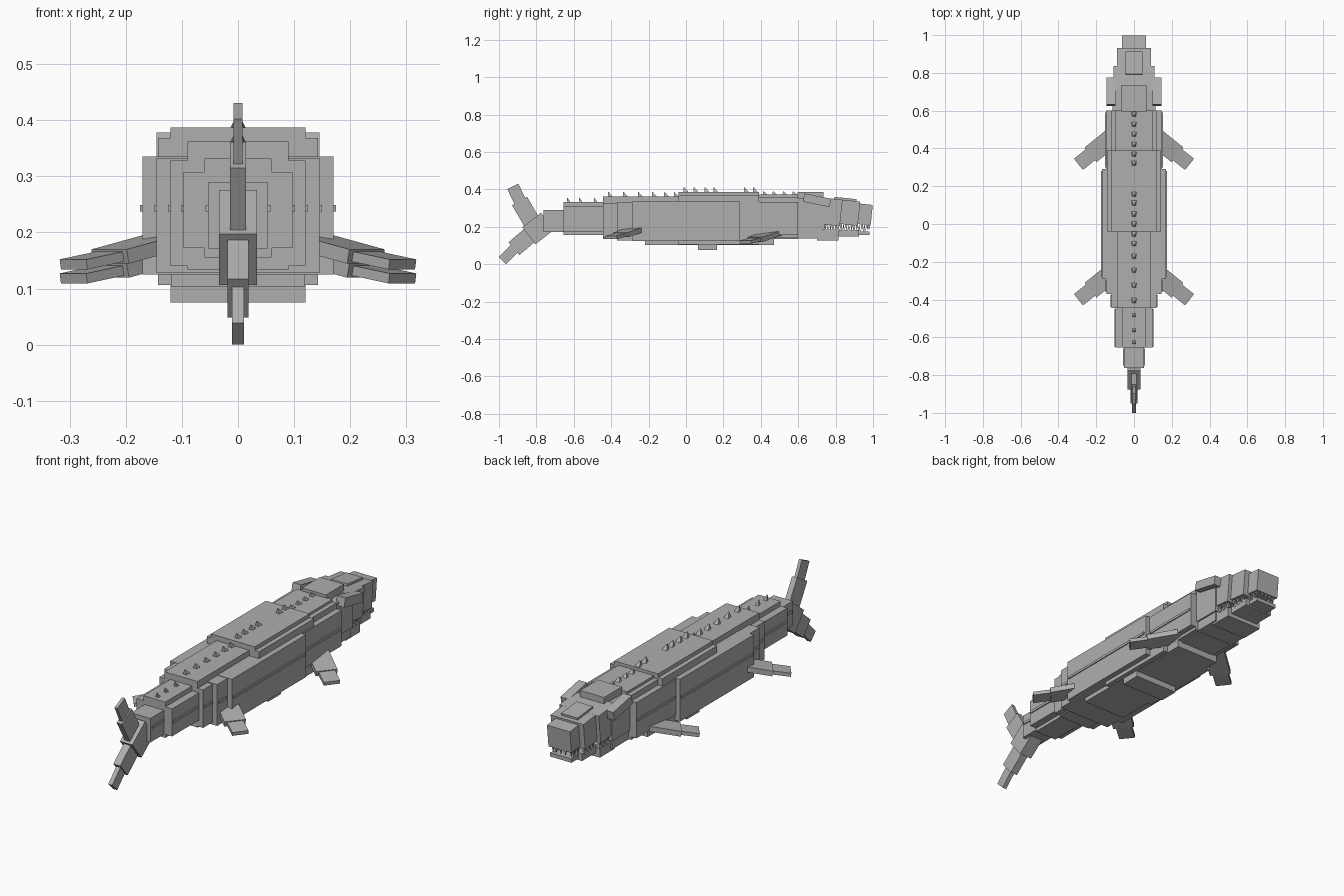
import bpy, bmesh, math
from mathutils import Matrix, Vector

if "Cube" in bpy.data.objects:
    bpy.data.objects.remove(bpy.data.objects["Cube"])

grey = bpy.data.materials.new("stone_grey")
grey.diffuse_color = (0.43, 0.43, 0.43, 1)
grey.use_nodes = True
grey.node_tree.nodes["Principled BSDF"].inputs["Base Color"].default_value = grey.diffuse_color


def finish(name, bm):
    bmesh.ops.recalc_face_normals(bm, faces=bm.faces)
    me = bpy.data.meshes.new(name)
    bm.to_mesh(me)
    bm.free()
    me.materials.append(grey)
    ob = bpy.data.objects.new(name, me)
    bpy.context.collection.objects.link(ob)
    return ob


def cube(bm, centre, size, rot=Matrix()):
    m = Matrix.Translation(centre) @ rot.to_4x4() @ Matrix.Diagonal((*size, 1))
    bmesh.ops.create_cube(bm, size=1, matrix=m)


def slab(name, hw, y0, y1, z0, z1, tilt=0):
    """Block centred on x = 0, pitched nose-down by tilt degrees."""
    bm = bmesh.new()
    cube(bm, (0, (y0 + y1) / 2, (z0 + z1) / 2), (2 * hw, y1 - y0, z1 - z0),
         Matrix.Rotation(math.radians(-tilt), 4, 'X'))
    return finish(name, bm)


def bar(bm, a, b, width, thick, side):
    """Block running from a to b; width lies along the side vector."""
    a, b, side = Vector(a), Vector(b), Vector(side).normalized()
    d = (b - a).normalized()
    n = d.cross(side).normalized()
    side = n.cross(d)
    cube(bm, (a + b) / 2, ((b - a).length, width, thick), Matrix((d, side, n)).transposed())


def spike(bm, loc, r, h, rot=Matrix()):
    m = Matrix.Translation(loc) @ rot @ Matrix.Rotation(math.pi / 4, 4, 'Z')
    bmesh.ops.create_cone(bm, cap_ends=True, segments=4, radius1=r, radius2=r * 0.15, depth=h, matrix=m)


# Stepped body blocks: half width, y range, z range
body = [
    ("belly_keel", .12, .065, .165, .075, .12),
    ("chest_core", .12, -.04, .39, .105, .387),
    ("chest_shoulder", .143, -.04, .39, .106, .368),
    ("belly_plate", .119, -.22, .47, .104, .2),
    ("flank", .17, -.29, .29, .125, .335),
    ("neck_core", .097, .38, .6, .135, .372),
    ("neck_shoulder", .12, .38, .6, .14, .36),
    ("neck_flank", .148, .28, .6, .155, .332),
    ("hip_back", .09, -.445, -.03, .134, .362),
    ("hip_flank", .145, -.37, -.03, .128, .333),
    ("hip_end", .12, -.445, -.03, .14, .328),
    ("tail_core", .06, -.655, -.44, .155, .332),
    ("tail_flank", .097, -.655, -.44, .172, .308),
    ("tail_stem", .053, -.762, -.65, .171, .29),
]
for part in body:
    slab(*part)

# Thin ridge along each flank
for i, (x, y0, y1) in enumerate([(.17, -.28, .28), (.148, .3, .59), (.145, -.36, -.3),
                                 (.12, -.44, -.375), (.097, -.65, -.45), (.053, -.75, -.66)]):
    slab("flank_ridge_%d" % i, x + .005, y0, y1, .237, .249)

# Back spines: y positions, base height, radius
spine_rows = [
    ([.577, .524, .47, .418], .372, .019),
    ([.365, .317, .153, .106, .048, -.005], .387, .019),
    ([-.058, -.11, -.175, -.25, -.33, -.41], .362, .019),
    ([-.487, -.566, -.63], .332, .013),
]
bm = bmesh.new()
for ys, z, r in spine_rows:
    h = .03 if z != .372 else .024
    for y in ys:
        spike(bm, (0, y, z + h / 2 - .006), r, h, Matrix.Rotation(.35, 4, 'X'))
finish("back_spines", bm)

# Skull and upper jaw, stepping down towards the snout
slab("skull", .113, .595, .74, .185, .352)
slab("skull_cap", .066, .595, .735, .33, .387)
slab("upper_jaw_back", .108, .70, .83, .21, .352, 6)
slab("upper_jaw_middle", .09, .79, .925, .212, .342, 6)
slab("snout_plate", .045, .79, .91, .30, .354, 6)
slab("snout", .063, .90, .993, .212, .322, 6)
bm = bmesh.new()
for s in (-1, 1):
    cube(bm, (s * .122, .70, .342), (.046, .145, .045), Matrix.Rotation(-.2, 4, 'X'))
finish("brows", bm)

# Lower jaw
slab("jaw_hinge", .105, .595, .73, .138, .22)
slab("lower_jaw_back", .098, .70, .815, .128, .186)
slab("lower_jaw_middle", .078, .80, .925, .148, .184)
slab("lower_jaw_tip", .058, .90, .98, .155, .174)

# Teeth on both jaws and both sides
bm = bmesh.new()
flip = Matrix.Rotation(math.pi, 4, 'X')
for s in (-1, 1):
    for i in range(9):
        y = .745 + i * .028
        x = .094 if y < .81 else .072 if y < .91 else .05
        spike(bm, (s * x, y, .203), .011, .038, flip)
        if y < .965:
            spike(bm, (s * x, y + .013, .192), .011, .036)
for x in (-.025, 0, .025):
    spike(bm, (x, .978, .203), .011, .036, flip)
finish("teeth", bm)

# Flippers: two jointed paddles, on both sides, front and rear
for label, dy, dz in (("front", 0, -.025), ("rear", -.717, 0)):
    bm = bmesh.new()
    for s in (-1, 1):
        def p(x, y, z):
            return (s * x, y + dy, z + dz)
        bar(bm, p(.09, .48, .195), p(.228, .368, .157), .10, .026, (s * .63, .78, 0))
        bar(bm, p(.195, .395, .164), p(.293, .317, .143), .076, .018, (s * .63, .78, 0))
    finish(label + "_flippers", bm)

# Tail fin: long lower lobe and shorter upper lobe
for name, a, b, width, thick in [
    ("lower_lobe_root", (-.74, .23), (-.84, .152), .115, .068),
    ("lower_lobe_middle", (-.80, .185), (-.92, .083), .09, .038),
    ("lower_lobe_tip", (-.89, .11), (-.981, .0195), .055, .022),
    ("upper_lobe_root", (-.81, .20), (-.89, .338), .092, .028),
    ("upper_lobe_tip", (-.875, .31), (-.926, .416), .066, .016),
]:
    bm = bmesh.new()
    d = Vector((0, b[0] - a[0], b[1] - a[1]))
    bar(bm, (0, *a), (0, *b), width, thick, (0, -d.z, d.y))
    finish("tail_" + name, bm)
